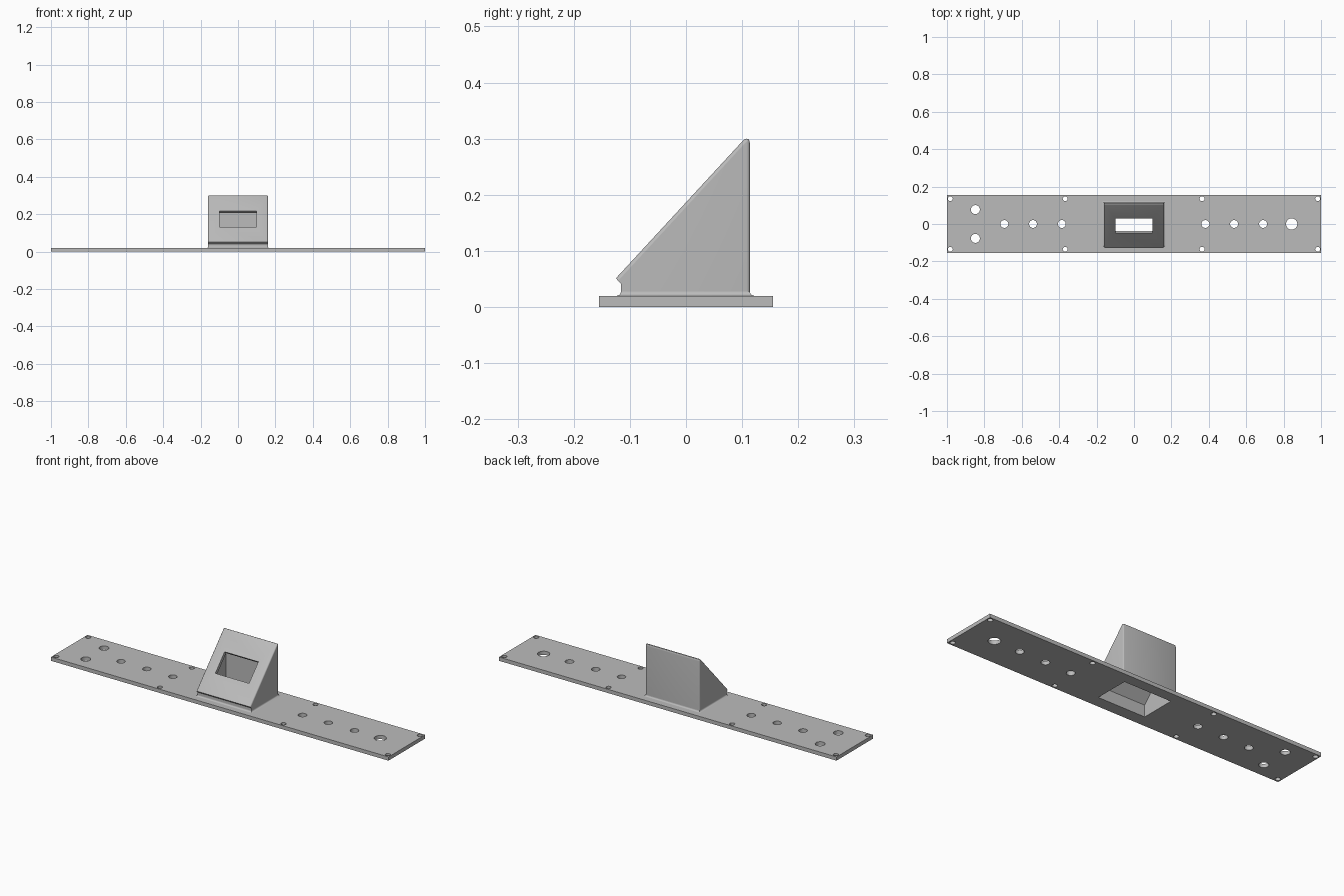
import bpy, bmesh, math
from mathutils import Matrix

cube = bpy.data.objects.get("Cube")
if cube:
    bpy.data.objects.remove(cube, do_unlink=True)

grey = bpy.data.materials.new("mid_grey")
grey.use_nodes = True
COLOUR = (0.5, 0.5, 0.5, 1)
grey.diffuse_color = COLOUR
grey.node_tree.nodes["Principled BSDF"].inputs["Base Color"].default_value = COLOUR


def make_object(name, bm):
    bmesh.ops.recalc_face_normals(bm, faces=bm.faces)
    mesh = bpy.data.meshes.new(name)
    bm.to_mesh(mesh)
    bm.free()
    mesh.materials.append(grey)
    obj = bpy.data.objects.new(name, mesh)
    bpy.context.collection.objects.link(obj)
    return obj


def prism(profile, half_width):
    """Extrude a (y, z) profile across x."""
    bm = bmesh.new()
    face = bm.faces.new([bm.verts.new((-half_width, y, z)) for y, z in profile])
    out = bmesh.ops.extrude_face_region(bm, geom=[face])["geom"]
    verts = [v for v in out if isinstance(v, bmesh.types.BMVert)]
    bmesh.ops.translate(bm, verts=verts, vec=(2 * half_width, 0, 0))
    return bm


def box(centre, size, tilt=0):
    bm = bmesh.new()
    m = Matrix.Translation(centre) @ Matrix.Rotation(tilt, 4, "X") @ Matrix.Diagonal((*size, 1))
    bmesh.ops.create_cube(bm, size=1, matrix=m)
    return bm


def activate(obj):
    bpy.ops.object.select_all(action="DESELECT")
    obj.select_set(True)
    bpy.context.view_layer.objects.active = obj


def cut(obj, cutter):
    mod = obj.modifiers.new("cut", "BOOLEAN")
    mod.operation = "DIFFERENCE"
    mod.solver = "EXACT"
    mod.object = cutter
    activate(obj)
    bpy.ops.object.modifier_apply(modifier=mod.name)


def smooth(obj):
    activate(obj)
    bpy.ops.object.shade_smooth_by_angle(angle=math.radians(35))


# Main dimensions
PLATE_T = 0.02
HALF_W = 0.16
FRONT, BACK = -0.116, 0.114
SLOPE = 1.083
APEX = 0.31


def slope_z(y):
    return APEX + SLOPE * (y - BACK)


# Base plate
plate = make_object("base_plate", box((0, 0, PLATE_T / 2), (2, 0.31, PLATE_T)))

# Drilled holes: x, y, radius
holes = [(0.843, 0, 0.03), (-0.848, 0.077, 0.024), (-0.848, -0.077, 0.024)]
holes += [(x, 0, 0.021) for x in (-0.693, -0.54, -0.386, 0.382, 0.535, 0.69)]
holes += [(x, y, 0.013) for x in (-0.982, -0.368, 0.364, 0.982) for y in (-0.135, 0.135)]
bm = bmesh.new()
for x, y, r in holes:
    bmesh.ops.create_cone(bm, cap_ends=True, segments=32, radius1=r, radius2=r, depth=0.1,
                          matrix=Matrix.Translation((x, y, 0)))
hole_cutter = make_object("hole_cutter", bm)

# Sloped housing with a small front lip
bm = prism([(FRONT, 0.005), (BACK, 0.005), (BACK, APEX), (-0.125, slope_z(-0.125)),
            (FRONT, 0.042)], HALF_W)
top = [e for e in bm.edges if all(v.co.z > APEX - 0.001 for v in e.verts)]
bmesh.ops.bevel(bm, geom=top, offset=0.02, segments=5, profile=0.5, affect="EDGES")
rims = [e for e in bm.edges
        if abs(e.verts[0].co.x - e.verts[1].co.x) < 0.001
        and (e.verts[0].co.z + e.verts[1].co.z) / 2 > 0.06]
bmesh.ops.bevel(bm, geom=rims, offset=0.006, segments=3, profile=0.5, affect="EDGES")
housing = make_object("sloped_housing", bm)

# Hollow inside, open through the plate
IN_F, IN_B, DROP = -0.09, 0.098, 0.0265
cavity = make_object("cavity_cutter", prism(
    [(IN_F, -0.02), (IN_B, -0.02), (IN_B, slope_z(IN_B) - DROP), (IN_F, slope_z(IN_F) - DROP)],
    0.14))

# Window through the sloped face
window = make_object("window_cutter", box((0, -0.01, slope_z(-0.01)), (0.2, 0.116, 0.08),
                                          math.atan(SLOPE)))

cut(plate, hole_cutter)
cut(plate, cavity)
cut(housing, cavity)
cut(housing, window)
for helper in (hole_cutter, cavity, window):
    bpy.data.objects.remove(helper, do_unlink=True)

# Concave fillet where the housing meets the plate
R, STEPS = 0.008, 5
bm = bmesh.new()
rings = []
for i in range(STEPS + 1):
    t = math.pi / 2 * i / STEPS
    grow, z = R * (1 - math.sin(t)), PLATE_T + R * (1 - math.cos(t))
    x, y0, y1 = HALF_W + grow, FRONT - grow, BACK + grow
    rings.append([bm.verts.new((px, py, z)) for px, py in ((-x, y0), (x, y0), (x, y1), (-x, y1))])
for low, high in zip(rings, rings[1:]):
    for k in range(4):
        n = (k + 1) % 4
        bm.faces.new((low[k], low[n], high[n], high[k]))
fillet = make_object("base_fillet", bm)

for part in (plate, housing, fillet):
    smooth(part)
